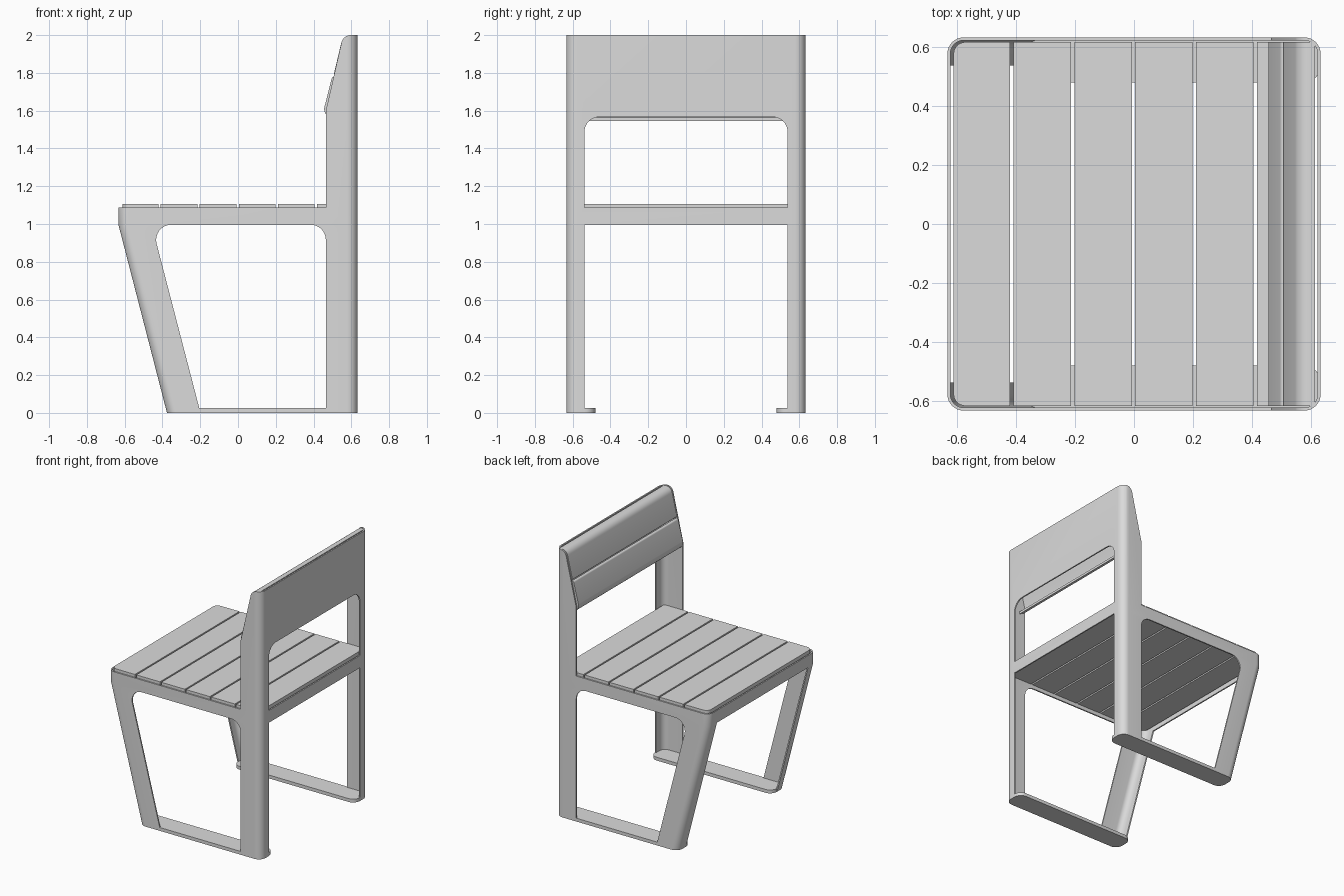
import bpy, bmesh
from math import sin, tan, radians
from mathutils import Vector

cube = bpy.data.objects.get("Cube")
if cube:
    bpy.data.objects.remove(cube, do_unlink=True)

TONE = (0.71, 0.71, 0.71, 1)
grey = bpy.data.materials.new("satin grey")
grey.use_nodes = True
grey.diffuse_color = TONE
grey.node_tree.nodes["Principled BSDF"].inputs["Base Color"].default_value = TONE

HALF, WALL, RADIUS = 0.633, 0.01, 0.055
SEAT, APRON, FOOT_FRONT = 1.087, 0.996, -0.376


def finish(name, bm):
    bmesh.ops.recalc_face_normals(bm, faces=bm.faces)
    mesh = bpy.data.meshes.new(name)
    bm.to_mesh(mesh)
    bm.free()
    obj = bpy.data.objects.new(name, mesh)
    bpy.context.collection.objects.link(obj)
    mesh.materials.append(grey)
    return obj


def smooth(obj):
    bpy.ops.object.select_all(action="DESELECT")
    obj.select_set(True)
    bpy.context.view_layer.objects.active = obj
    bpy.ops.object.shade_smooth_by_angle(angle=radians(30))


def rounded(corners, steps=8):
    """Turn (u, v, radius) corners into an outline with round corners."""
    out = []
    for i, (u, v, r) in enumerate(corners):
        p = Vector((u, v))
        if r == 0:
            out.append(p)
            continue
        a = (Vector(corners[i - 1][:2]) - p).normalized()
        b = (Vector(corners[(i + 1) % len(corners)][:2]) - p).normalized()
        half = a.angle(b) / 2
        centre = p + (a + b).normalized() * r / sin(half)
        start = (p + a * r / tan(half) - centre).normalized()
        end = (p + b * r / tan(half) - centre).normalized()
        out += [centre + r * start.slerp(end, k / steps) for k in range(steps + 1)]
    return out


def prism(name, outline, axis, low, high):
    """Extrude an outline along an axis; the outline lies in the other two."""
    def place(p, d):
        return {"x": (d, p.x, p.y), "y": (p.x, d, p.y), "z": (p.x, p.y, d)}[axis]
    bm = bmesh.new()
    ends = [[bm.verts.new(place(p, d)) for p in outline] for d in (low, high)]
    for ring in ends:
        bm.faces.new(ring)
    for i in range(len(outline)):
        j = (i + 1) % len(outline)
        bm.faces.new((ends[0][i], ends[0][j], ends[1][j], ends[1][i]))
    return finish(name, bm)


def cut(obj, cutter):
    mod = obj.modifiers.new("cut", "BOOLEAN")
    mod.operation, mod.solver, mod.object = "DIFFERENCE", "EXACT", cutter
    cutter.hide_render = True
    bpy.context.view_layer.objects.active = obj
    bpy.ops.object.modifier_apply(modifier=mod.name)
    bpy.data.objects.remove(cutter, do_unlink=True)


def rectangle(u0, u1, v0, v1, r=0):
    return rounded([(u0, v0, r), (u1, v0, r), (u1, v1, r), (u0, v1, r)])


# Sheet shell: a hollow rounded tube whose front leans forward
bm = bmesh.new()
levels = [(0, FOOT_FRONT), (APRON, -HALF), (2, -HALF)]
skins = []
for inset in (0, WALL):
    skins.append([[bm.verts.new((p.x, p.y, z)) for p in rectangle(
        front + inset, HALF - inset, inset - HALF, HALF - inset, RADIUS - inset)]
        for z, front in levels])
outer, inner = skins
count = len(outer[0])
strips = [(s[k], s[k + 1]) for s in skins for k in range(2)]
strips += [(outer[0], inner[0]), (outer[2], inner[2])]
for a, b in strips:
    for i in range(count):
        j = (i + 1) % count
        bm.faces.new((a[i], a[j], b[j], b[i]))
shell = finish("frame_shell", bm)

# Openings in the shell
cut(shell, prism("front_clearance", rounded([
    (-1, SEAT, 0), (0.465, SEAT, 0), (0.465, 1.6, 0), (0.557, 2, 0.05),
    (0.6, 2, 0), (0.6, 2.2, 0), (-1, 2.2, 0)]), "y", -1, 1))
cut(shell, prism("side_opening", rounded([
    (-0.205, 0.025, 0), (0.465, 0.025, 0), (0.465, APRON, 0.08),
    (-0.457, APRON, 0.08)]), "y", -1, 1))
cut(shell, prism("lower_opening", rectangle(-0.538, 0.538, -0.1, APRON), "x", -1, 1))
cut(shell, prism("back_opening", rounded([
    (-0.538, SEAT, 0), (0.538, SEAT, 0), (0.538, 1.567, 0.08),
    (-0.538, 1.567, 0.08)]), "x", 0.5, 1))
smooth(shell)

# Foot plates
for side, name in ((1, "left_foot"), (-1, "right_foot")):
    ys = sorted((side * 0.48, side * (HALF - 0.001)))
    smooth(prism(name, rectangle(FOOT_FRONT, HALF - 0.001, *ys, RADIUS), "z", 0, 0.025))

# Seat slats: the front one has round outer corners
pitch, width, span = 0.2065, 0.195, HALF - WALL - 0.006
for n in range(6):
    x = -0.6155 + n * pitch
    r = 0.04 if n == 0 else 0
    start, end = max(x, -0.612), min(x + width, 0.612)
    smooth(prism(f"seat_slat_{n + 1}", rounded([
        (start, -span, r), (end, -span, 0), (end, span, 0), (start, span, r)]),
        "z", 1.02, 1.105))

# Backrest slats: bent sheets, curled under at the bottom and over the top
T = 0.018
smooth(prism("backrest_lower_slat", rounded([
    (0.52, 1.546, 0), (0.448, 1.582, 0.05), (0.499, 1.782, 0.012),
    (0.499 + T, 1.777, 0), (0.448 + T + 0.004, 1.594, 0.03),
    (0.52, 1.546 + T, 0)]), "y", -span, span))
smooth(prism("backrest_upper_slat", rounded([
    (0.506, 1.788, 0.008), (0.556, 1.998, 0.05), (0.614, 1.998, 0),
    (0.614, 1.998 - T, 0), (0.57, 1.998 - T, 0.03), (0.506 + T, 1.784, 0)]),
    "y", -span, span))
